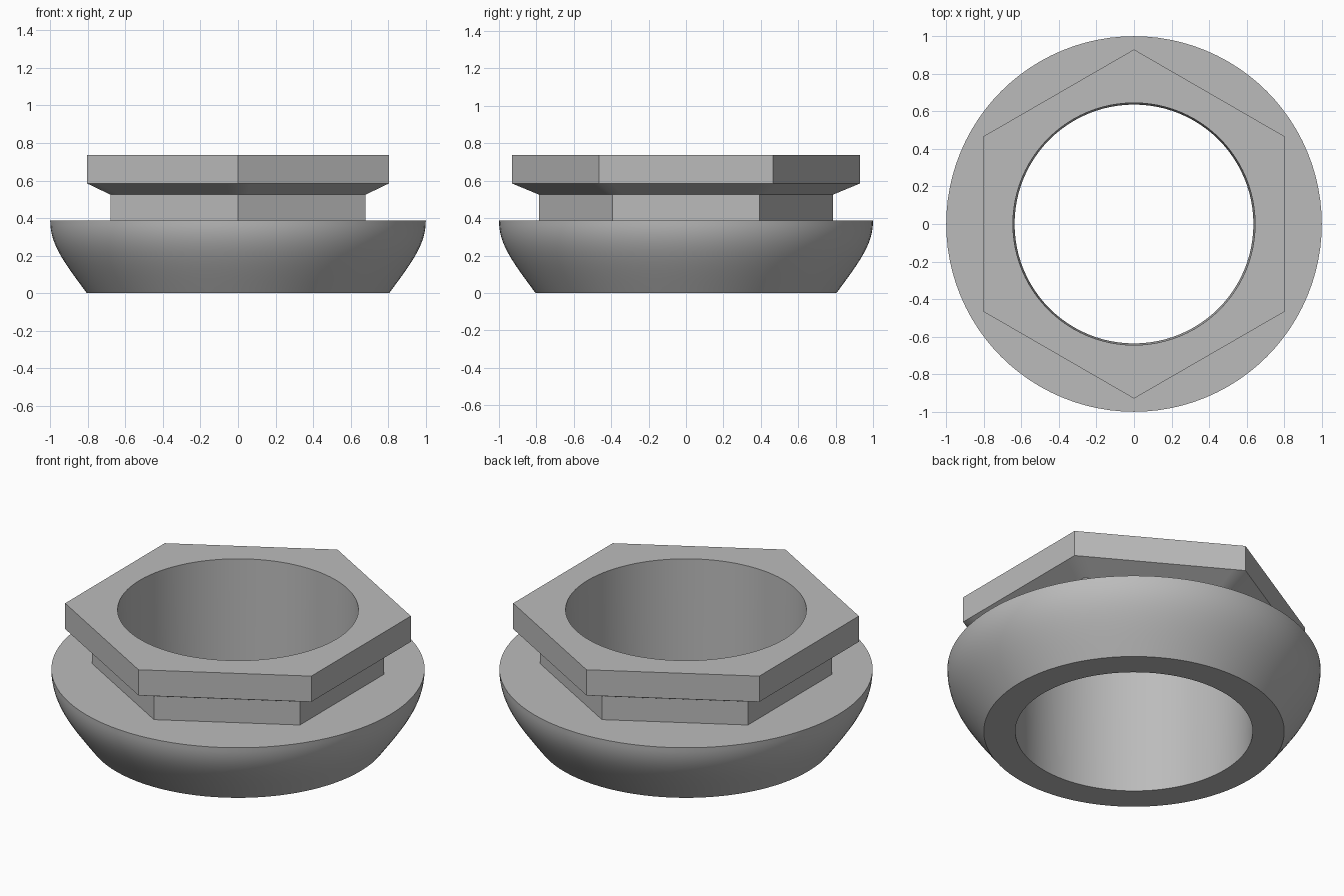
import bpy, bmesh, math
from mathutils import Vector
from mathutils.geometry import interpolate_bezier

cube = bpy.data.objects.get("Cube")
if cube:
    bpy.data.objects.remove(cube, do_unlink=True)

SEGMENTS = 96  # divisible by six, so hexagon corners fall on vertices

metal = bpy.data.materials.new("grey metal")
metal.use_nodes = True
grey = (0.5, 0.5, 0.5, 1)
metal.diffuse_color = grey
metal.node_tree.nodes["Principled BSDF"].inputs["Base Color"].default_value = grey


def add_ring(bm, size, z, hexagonal):
    """Ring of vertices; size is the radius, or the hexagon's half width."""
    verts = []
    for i in range(SEGMENTS):
        a = math.tau * i / SEGMENTS
        r = size
        if hexagonal:
            # flats face +x and -x, corners point to +y and -y
            off = (a + math.pi / 6) % (math.pi / 3) - math.pi / 6
            r = size / math.cos(off)
        verts.append(bm.verts.new((r * math.cos(a), r * math.sin(a), z)))
    return verts


def loft(name, profile):
    """Join the rings of a closed profile into one watertight body."""
    bm = bmesh.new()
    rings = [add_ring(bm, *p) for p in profile]
    for k, low in enumerate(rings):
        high = rings[(k + 1) % len(rings)]
        for i in range(SEGMENTS):
            j = (i + 1) % SEGMENTS
            bm.faces.new((low[i], low[j], high[j], high[i]))
    bmesh.ops.recalc_face_normals(bm, faces=bm.faces)
    mesh = bpy.data.meshes.new(name)
    bm.to_mesh(mesh)
    bm.free()
    mesh.materials.append(metal)
    obj = bpy.data.objects.new(name, mesh)
    bpy.context.collection.objects.link(obj)
    return obj


# Rounded flange, from its foot up to the rim
curve = interpolate_bezier(Vector((0.805, 0, 0)), Vector((0.93, 0, 0.17)),
                           Vector((1, 0, 0.26)), Vector((1, 0, 0.387)), 16)
flange = [(p.x, p.z, False) for p in curve]

# Hexagonal neck, sloped underside and hexagonal head
hexagon = [(0.68, 0.387, True), (0.68, 0.525, True),
           (0.805, 0.585, True), (0.805, 0.737, True)]

# Slightly tapered bore
bore = [(0.645, 0.737, False), (0.636, 0, False)]

bushing = loft("hexagonal_bushing", flange + hexagon + bore)

bpy.ops.object.select_all(action="DESELECT")
bushing.select_set(True)
bpy.context.view_layer.objects.active = bushing
bpy.ops.object.shade_smooth_by_angle(angle=math.radians(30))
